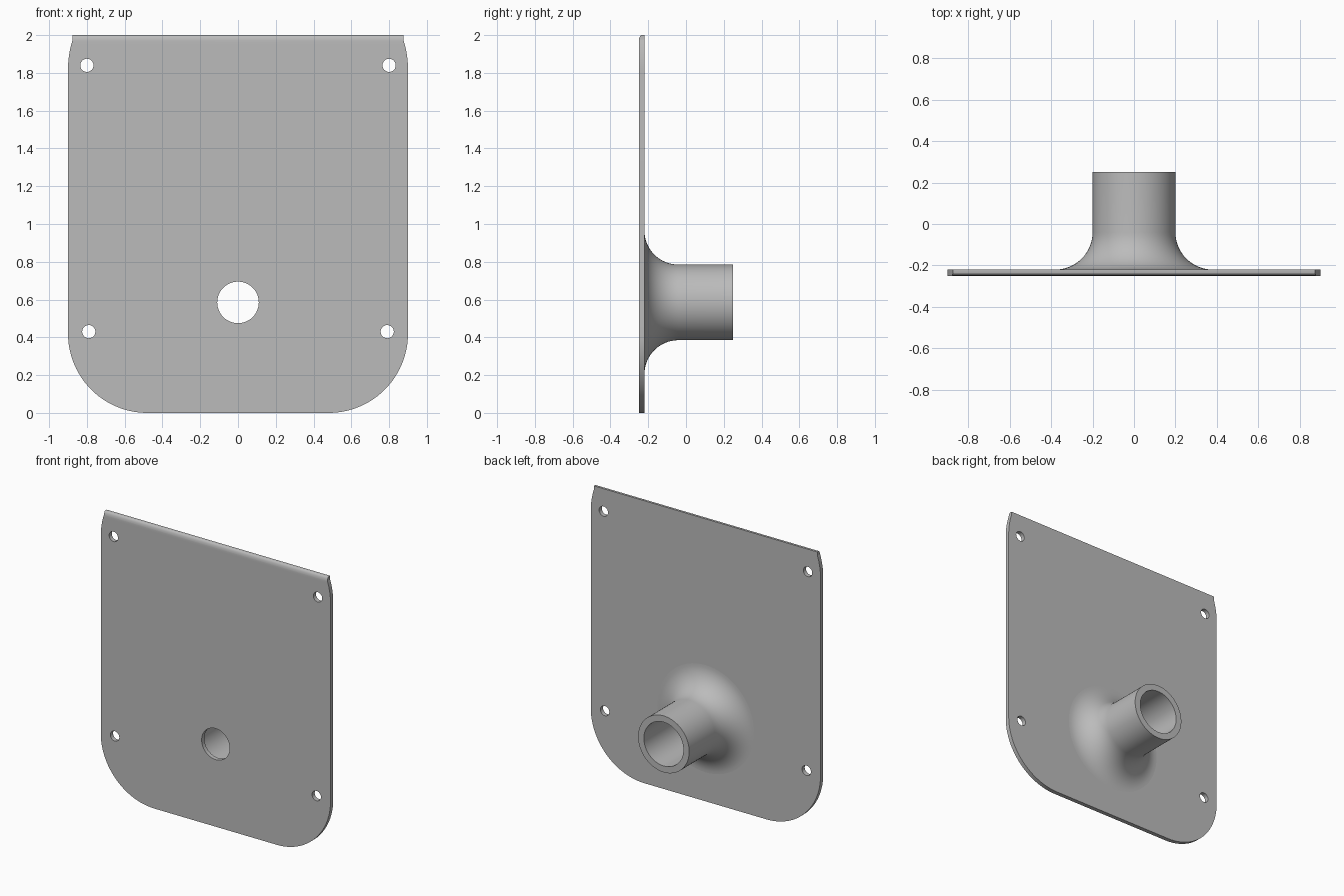
import bpy, bmesh, math
from mathutils import Matrix

if "Cube" in bpy.data.objects:
    bpy.data.objects.remove(bpy.data.objects["Cube"])

FRONT, BACK, END = -0.25, -0.22, 0.25
HUB_Z = 0.585

grey = bpy.data.materials.new("plain grey")
grey.use_nodes = True
colour = (0.5, 0.5, 0.5, 1)
grey.diffuse_color = colour
grey.node_tree.nodes["Principled BSDF"].inputs["Base Color"].default_value = colour


def arc(cx, cy, r, a0, a1, n):
    """Points along an arc, angles in degrees."""
    angles = [math.radians(a0 + (a1 - a0) * i / n) for i in range(n + 1)]
    return [(cx + r * math.cos(a), cy + r * math.sin(a)) for a in angles]


def finish(name, bm, angle):
    mesh = bpy.data.meshes.new(name)
    bm.to_mesh(mesh)
    bm.free()
    mesh.materials.append(grey)
    obj = bpy.data.objects.new(name, mesh)
    bpy.context.collection.objects.link(obj)
    bpy.ops.object.select_all(action='DESELECT')
    obj.select_set(True)
    bpy.context.view_layer.objects.active = obj
    bpy.ops.object.shade_smooth_by_angle(angle=math.radians(angle))
    return obj


# Plate outline: big lower corners, gently curved shoulders and a short straight top
right = arc(0.48, 0.42, 0.42, -90, 0, 24) + arc(0.4, 1.82, 0.5, 0, 18, 8) + [(0.875, 2.0)]
outline = right + [(-x, z) for x, z in reversed(right)]
loops = [outline, arc(0, HUB_Z, 0.11, 0, 360, 48)[:-1]]
for side in (-1, 1):
    loops.append(arc(side * 0.80, 1.84, 0.035, 0, 360, 24)[:-1])
    loops.append(arc(side * 0.79, 0.43, 0.035, 0, 360, 24)[:-1])

curve = bpy.data.curves.new("plate_outline", 'CURVE')
curve.dimensions = '2D'
curve.fill_mode = 'BOTH'
curve.extrude = (BACK - FRONT) / 2
for loop in loops:
    spline = curve.splines.new('POLY')
    spline.points.add(len(loop) - 1)
    for point, (x, z) in zip(spline.points, loop):
        point.co = (x, z, 0, 1)
    spline.use_cyclic_u = True
outline_obj = bpy.data.objects.new("plate_outline", curve)
bpy.context.collection.objects.link(outline_obj)
bm = bmesh.new()
bm.from_mesh(outline_obj.evaluated_get(bpy.context.evaluated_depsgraph_get()).to_mesh())
bpy.data.objects.remove(outline_obj)
bm.transform(Matrix.Translation((0, (FRONT + BACK) / 2, 0)) @ Matrix.Rotation(math.pi / 2, 4, 'X'))
bmesh.ops.remove_doubles(bm, verts=bm.verts, dist=0.0001)

# Rounded front edge along the top
drop, depth = 0.035, 0.015
for i in range(6):
    z = 2 - drop * (1 - math.sin(math.pi / 2 * i / 6))
    bmesh.ops.bisect_plane(bm, geom=bm.verts[:] + bm.edges[:] + bm.faces[:],
                           plane_co=(0, 0, z), plane_no=(0, 0, 1))
for v in bm.verts:
    t = (v.co.z - (2 - drop)) / drop
    if t > 0 and v.co.y < FRONT + 0.005:
        v.co.y = FRONT + depth * (1 - math.sqrt(max(0, 1 - t * t)))
bmesh.ops.recalc_face_normals(bm, faces=bm.faces)
finish("mounting_plate", bm, 35)

# Spout: flared root, straight tube, bore stepping down to the plate hole
profile = arc(0.38, BACK + 0.18, 0.18, -90, -180, 16)
profile += [(0.2, END), (0.155, END), (0.155, BACK), (0.11, BACK)]
bm = bmesh.new()
verts = [bm.verts.new((r, y, 0)) for r, y in profile]
edges = [bm.edges.new(pair) for pair in zip(verts, verts[1:])]
bmesh.ops.spin(bm, geom=verts + edges, cent=(0, 0, 0), axis=(0, 1, 0),
               angle=math.tau, steps=64, use_duplicate=False)
bmesh.ops.remove_doubles(bm, verts=bm.verts, dist=0.0001)
bm.transform(Matrix.Translation((0, 0, HUB_Z)))
bmesh.ops.recalc_face_normals(bm, faces=bm.faces)
# Open shell: make sure the outer wall faces away from the axis
bm.faces.ensure_lookup_table()
wall = max(bm.faces, key=lambda f: f.calc_center_median().z - HUB_Z)
if wall.normal.z < 0 or wall.normal.y < 0:
    bmesh.ops.reverse_faces(bm, faces=bm.faces)
finish("flared_spout", bm, 35)
